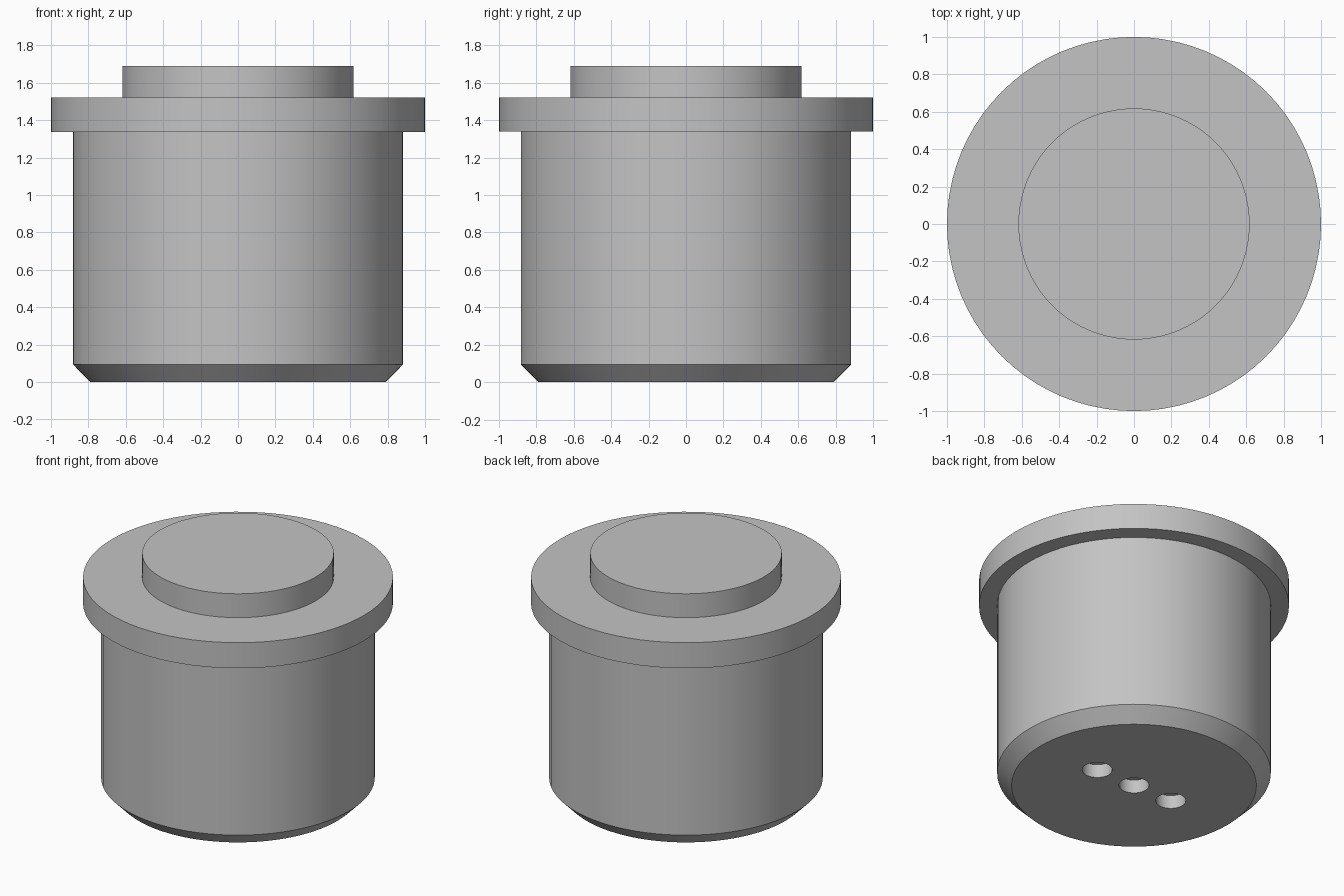
import bpy
import bmesh
import math

default_cube = bpy.data.objects.get("Cube")
if default_cube:
    bpy.data.objects.remove(default_cube, do_unlink=True)

SEGMENTS = 80
BASE_RADIUS, BODY_RADIUS, FLANGE_RADIUS, CAP_RADIUS = 0.79, 0.883, 1.0, 0.618
CHAMFER_TOP, FLANGE_BOTTOM, FLANGE_TOP, CAP_TOP = 0.095, 1.338, 1.52, 1.69
HOLE_RADIUS, HOLE_DEPTH, HOLE_PITCH = 0.097, 0.095, 0.31

grey = bpy.data.materials.new("plain grey")
grey.use_nodes = True
colour = (0.55, 0.55, 0.55, 1)
grey.diffuse_color = colour
grey.node_tree.nodes["Principled BSDF"].inputs["Base Color"].default_value = colour


def lathe(name, profile, segments, x=0.0):
    """Closed turned solid from (radius, height) pairs, bottom to top."""
    bm = bmesh.new()
    rings = []
    for radius, z in profile:
        angles = [math.tau * i / segments for i in range(segments)]
        rings.append([bm.verts.new((radius * math.cos(a), radius * math.sin(a), z))
                      for a in angles])
    for low, high in zip(rings, rings[1:]):
        for i in range(segments):
            j = (i + 1) % segments
            bm.faces.new((low[i], low[j], high[j], high[i]))
    bm.faces.new(rings[0][::-1])
    bm.faces.new(rings[-1])
    mesh = bpy.data.meshes.new(name)
    bm.to_mesh(mesh)
    bm.free()
    mesh.materials.append(grey)
    obj = bpy.data.objects.new(name, mesh)
    obj.location.x = x
    bpy.context.collection.objects.link(obj)
    return obj


# Turned housing: chamfered body, wide flange and raised cap
housing = lathe("housing", [
    (BASE_RADIUS, 0),
    (BODY_RADIUS, CHAMFER_TOP),
    (BODY_RADIUS, FLANGE_BOTTOM),
    (FLANGE_RADIUS, FLANGE_BOTTOM),
    (FLANGE_RADIUS, FLANGE_TOP),
    (CAP_RADIUS, FLANGE_TOP),
    (CAP_RADIUS, CAP_TOP),
], SEGMENTS)

bpy.ops.object.select_all(action="DESELECT")
housing.select_set(True)
bpy.context.view_layer.objects.active = housing

# Three blind holes in a row under the base
for step in (-1, 0, 1):
    cutter = lathe("hole_cutter", [(HOLE_RADIUS, -0.1), (HOLE_RADIUS, HOLE_DEPTH)],
                   32, step * HOLE_PITCH)
    cutter.hide_render = True
    bpy.context.view_layer.update()
    cut = housing.modifiers.new("base_hole", "BOOLEAN")
    cut.operation = "DIFFERENCE"
    cut.solver = "EXACT"
    cut.object = cutter
    bpy.ops.object.modifier_apply(modifier=cut.name)
    bpy.data.objects.remove(cutter, do_unlink=True)

bpy.ops.object.shade_smooth_by_angle(angle=math.radians(30))
